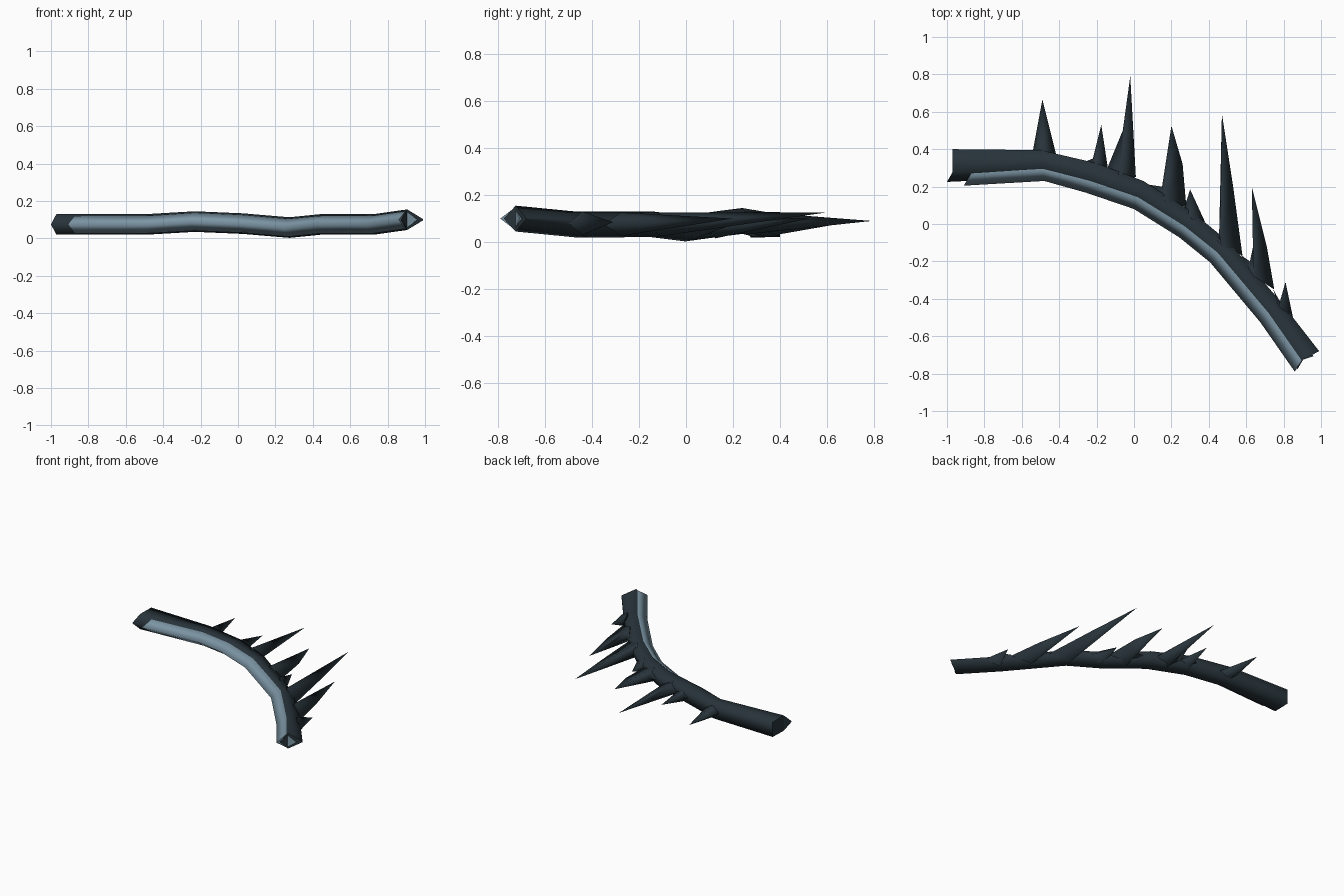
import bpy, bmesh
from mathutils import Vector

if "Cube" in bpy.data.objects:
    bpy.data.objects.remove(bpy.data.objects["Cube"])


def material(name, rgb):
    m = bpy.data.materials.new(name)
    m.diffuse_color = (*rgb, 1)
    m.use_nodes = True
    m.node_tree.nodes["Principled BSDF"].inputs["Base Color"].default_value = m.diffuse_color
    return m


DARK = material("dark slate", (0.021, 0.034, 0.043))
LIGHT = material("pale steel blue", (0.20, 0.30, 0.37))


def finish(bm, name, mat):
    bmesh.ops.recalc_face_normals(bm, faces=bm.faces)
    me = bpy.data.meshes.new(name)
    bm.to_mesh(me)
    bm.free()
    me.materials.append(mat)
    ob = bpy.data.objects.new(name, me)
    bpy.context.collection.objects.link(ob)
    return ob


def loft(name, rings, mat):
    """Skin rings of equal length, smooth along the sides, folded flat caps."""
    bm = bmesh.new()
    vs = [[bm.verts.new(p) for p in r] for r in rings]
    n = len(vs[0])
    for a, b in zip(vs, vs[1:]):
        for i in range(n):
            j = (i + 1) % n
            bm.faces.new((a[i], a[j], b[j], b[i])).smooth = True
    # Caps: fold along the line between the top and bottom ridges
    for r in (vs[0], vs[-1]):
        bm.faces.new((r[0], r[1], r[-1]))
        bm.faces.new(r[1:])
    bm.normal_update()
    for r in (vs[0], vs[-1]):
        for i in range(n):
            e = bm.edges.get((r[i], r[(i + 1) % n]))
            if e:
                e.smooth = False
    return finish(bm, name, mat)


# Stations: front edge x, y; back edge x, y; centre height; half height of back
STATIONS = [
    (-1.00, .225, -.97, .40, .075, .053),
    (-.48, .25, -.50, .395, .075, .048),
    (-.25, .188, -.20, .325, .090, .040),
    (.01, .10, .05, .23, .079, .034),
    (.25, -.052, .31, .065, .058, .026),
    (.42, -.19, .50, -.09, .076, .020),
    (.69, -.51, .78, -.41, .075, .012),
    (.875, -.775, .99, -.68, .100, .003),
]
# Front edge of the shell at the same stations
SHELL = [(-.91, .205), (-.48, .23), (-.255, .167), (0, .08), (.24, -.07),
         (.407, -.205), (.675, -.525), (.86, -.79)]

body, shell = [], []
last = len(STATIONS) - 1
for k, (fx, fy, bx, by, z, bh) in enumerate(STATIONS):
    f, b = Vector((fx, fy, z)), Vector((bx, by, z))
    n = (b - f).normalized()
    along = Vector((-n.y, n.x, 0))
    # Ridges are drawn inwards at both open ends
    pull = -along if k == 0 else along if k == last else Vector()
    up = Vector((0, 0, 1))
    ridge = f + n * .055 + pull * .02
    body.append([f, ridge + up * .055, b + up * bh, b - up * bh, ridge - up * .055])
    s = Vector((*SHELL[k], z))
    mid = s + n * .065 + pull * .025
    shell.append([s, mid + up * .046, s + n * .13, mid - up * .046])

loft("curved_body", body, DARK)
loft("front_shell", shell, LIGHT)

# Spikes: outline from left base over the tip to right base, height of base, tip index, tip height
SPIKES = [
    ([(-.54, .395), (-.49, .665), (-.415, .365)], .075, 1, .08),
    ([(-.27, .33), (-.22, .35), (-.175, .53), (-.14, .30)], .088, 2, .09),
    ([(-.14, .305), (-.06, .50), (-.02, .79), (.01, .25)], .082, 2, .09),
    ([(.08, .21), (.15, .20), (.20, .525), (.26, .32), (.28, .09)], .066, 2, .10),
    ([(.27, .09), (.30, .185), (.38, .01)], .06, 1, .07),
    ([(.38, .0), (.455, -.06), (.47, .59), (.53, .20), (.58, -.17)], .075, 2, .125),
    ([(.57, -.165), (.62, -.20), (.645, -.08), (.63, .20), (.71, -.12), (.75, -.35)], .076, 3, .10),
    ([(.745, -.35), (.78, -.415), (.81, -.31), (.85, -.50)], .08, 2, .085),
]
bm = bmesh.new()
for outline, z, tip, tip_z in SPIKES:
    top_y = max(p[1] for p in outline)
    low_y = min(p[1] for p in outline)
    pts = []
    for i, (x, y) in enumerate(outline):
        t = max(0, (y - low_y) / (top_y - low_y))
        pts.append(Vector((x, y, z + (tip_z - z) * t)))
    base = (pts[0] + pts[-1]) / 2
    # Root sits inside the body, down the inward direction of the curve
    across = (pts[-1] - pts[0]).normalized()
    root = base + Vector((across.y, -across.x, 0)) * .03
    root.z = z
    ring = [bm.verts.new(p) for p in pts]
    for side in (1, -1):
        r = bm.verts.new(root + Vector((0, 0, side * .05)))
        for a, b in zip(ring, ring[1:]):
            bm.faces.new((r, a, b)).smooth = True
        if side == 1:
            first = r
    # Closing faces buried in the body
    bm.faces.new((first, r, ring[0]))
    bm.faces.new((first, ring[-1], r))
finish(bm, "back_spikes", DARK)
